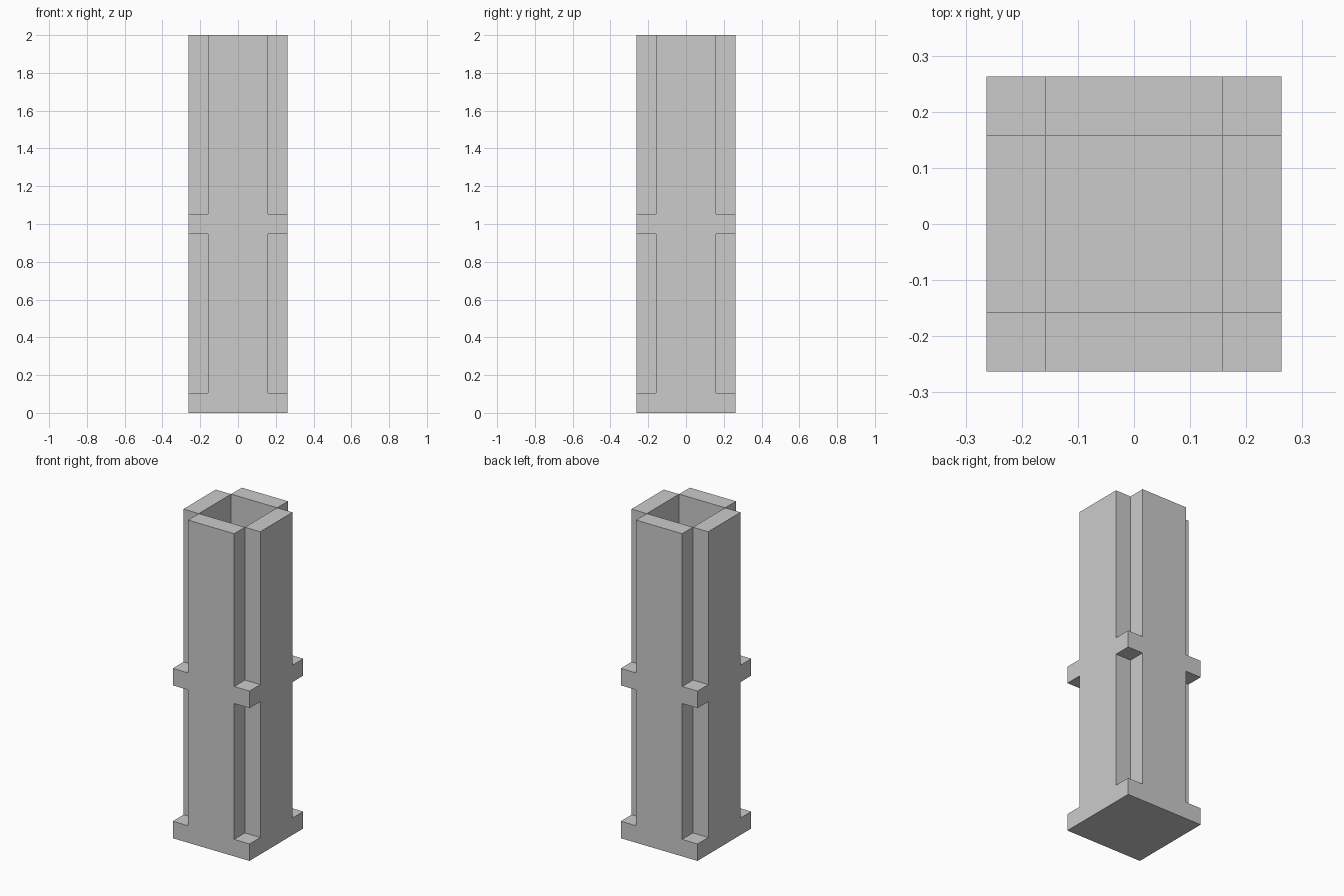
import bpy, bmesh
from mathutils import Vector

if "Cube" in bpy.data.objects:
    bpy.data.objects.remove(bpy.data.objects["Cube"])

U = 2 / 19                                  # block unit: the tower is 5 x 5 x 19
XY = [-2.5, -1.5, 1.5, 2.5]                 # plan divisions
Z = [0, 1, 9, 10, 19]                       # base, lower shaft, collar, upper shaft


def solid(i, j, k):
    """True where a plan/height cell is filled."""
    if not (0 <= i < 3 and 0 <= j < 3 and 0 <= k < 4):
        return False
    if k == 0:                              # full base slab
        return True
    if i == 1 and j == 1:                   # hollow shaft
        return False
    corner = i != 1 and j != 1
    return not corner or k == 2             # side walls, corners only in the collar


bm = bmesh.new()
axes = (XY, XY, Z)

# Outer skin of the filled cells
for i in range(3):
    for j in range(3):
        for k in range(4):
            if not solid(i, j, k):
                continue
            cell = (i, j, k)
            for a in range(3):
                b, c = (a + 1) % 3, (a + 2) % 3
                for side in (0, 1):
                    near = list(cell)
                    near[a] += 2 * side - 1
                    if solid(*near):
                        continue
                    ring = []
                    for db, dc in ((0, 0), (1, 0), (1, 1), (0, 1)):
                        p = Vector()
                        p[a] = axes[a][cell[a] + side] * U
                        p[b] = axes[b][cell[b] + db] * U
                        p[c] = axes[c][cell[c] + dc] * U
                        ring.append(bm.verts.new(p))
                    bm.faces.new(ring if side else ring[::-1])

# Weld and merge coplanar faces
bmesh.ops.remove_doubles(bm, verts=bm.verts, dist=1e-4)
bmesh.ops.dissolve_limit(bm, angle_limit=0.01, verts=bm.verts, edges=bm.edges)

mesh = bpy.data.meshes.new("hollow_tower")
bm.to_mesh(mesh)
bm.free()
tower = bpy.data.objects.new("hollow_tower", mesh)
bpy.context.collection.objects.link(tower)
